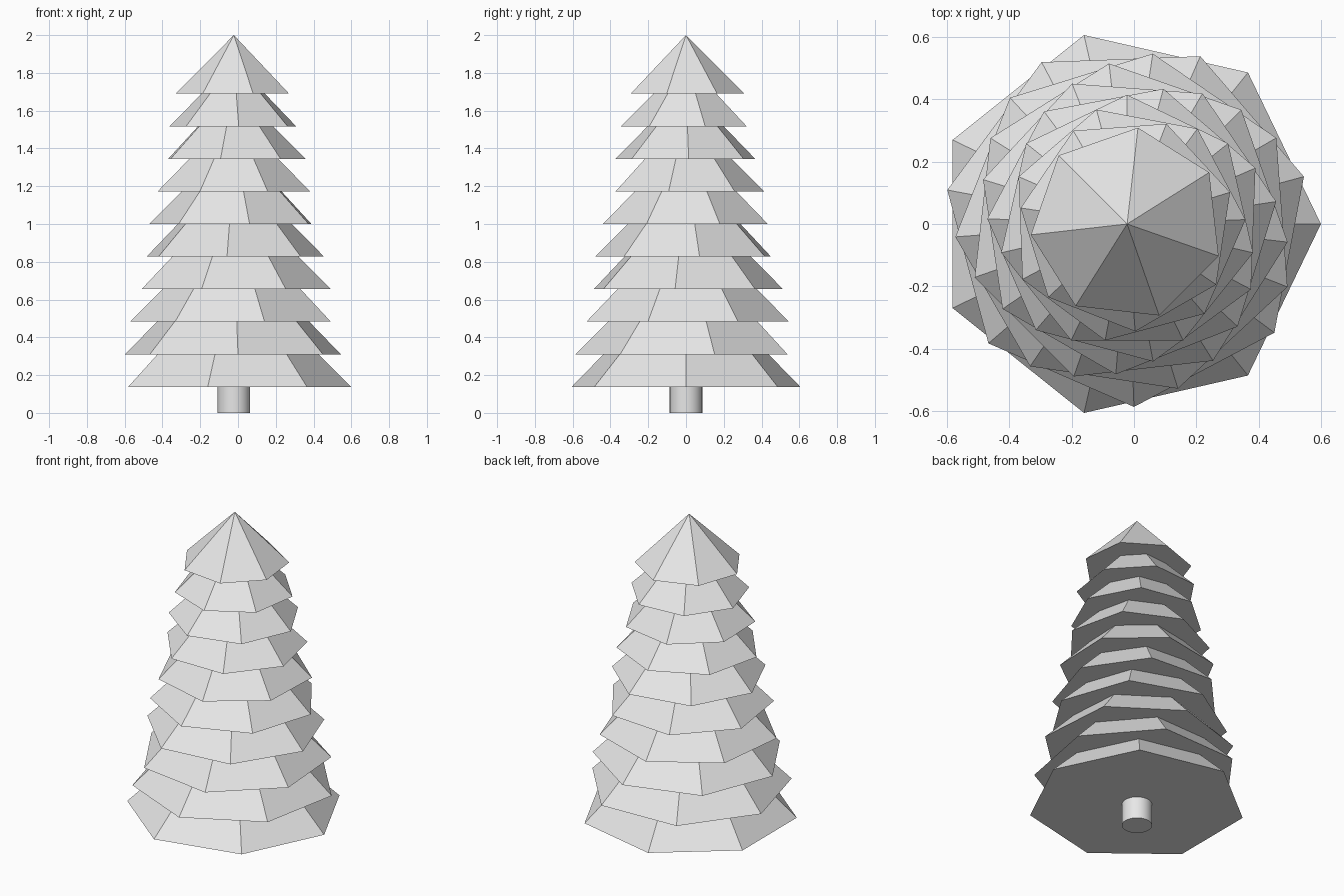
import bpy, bmesh
from math import radians, sin, cos, tau
from mathutils import Vector

cube = bpy.data.objects.get("Cube")
if cube:
    bpy.data.objects.remove(cube, do_unlink=True)

UNIT = 2 / 5.8        # overall scale that makes the tree 2 high
AXIS_X = -0.022       # the tree axis sits slightly off centre
TRUNK_HEIGHT = 0.4
TIERS, SIDES = 10, 7

# One plain grey for the whole tree
grey = bpy.data.materials.new("light_grey")
grey.use_nodes = True
colour = (0.8, 0.8, 0.8, 1)
grey.diffuse_color = colour
grey.node_tree.nodes["Principled BSDF"].inputs["Base Color"].default_value = colour


def ring(bm, radius, sides, z):
    return [bm.verts.new((radius * cos(tau * k / sides), radius * sin(tau * k / sides), z))
            for k in range(sides)]


def add_part(name, bm, z, turn=0):
    bmesh.ops.recalc_face_normals(bm, faces=bm.faces)
    mesh = bpy.data.meshes.new(name)
    bm.to_mesh(mesh)
    bm.free()
    mesh.materials.append(grey)
    obj = bpy.data.objects.new(name, mesh)
    obj.location = Vector((AXIS_X, 0, z * UNIT))
    obj.rotation_euler.z = radians(turn)
    obj.scale = (UNIT,) * 3
    bpy.context.collection.objects.link(obj)
    return obj


# Foliage: seven-sided cones, each smaller and turned a little further
for i in range(TIERS):
    radius = 1.8 - 0.1 * i
    bm = bmesh.new()
    base = ring(bm, radius, SIDES, 0)
    apex = bm.verts.new((0, 0, radius))
    bm.faces.new(base)
    for a, b in zip(base, base[1:] + base[:1]):
        bm.faces.new((a, b, apex))
    add_part(f"foliage_tier_{i + 1}", bm, TRUNK_HEIGHT + 0.5 * i, 15 * i)

# Trunk: short round post, rounded shading with crisp rims
bm = bmesh.new()
bottom = ring(bm, 0.25, 32, 0)
top = ring(bm, 0.25, 32, TRUNK_HEIGHT + 0.1)
bm.faces.new(bottom)
bm.faces.new(top)
for k in range(32):
    n = (k + 1) % 32
    bm.faces.new((bottom[k], bottom[n], top[n], top[k]))
trunk = add_part("trunk", bm, 0)
bpy.ops.object.select_all(action='DESELECT')
trunk.select_set(True)
bpy.context.view_layer.objects.active = trunk
bpy.ops.object.shade_smooth_by_angle(angle=radians(30))
